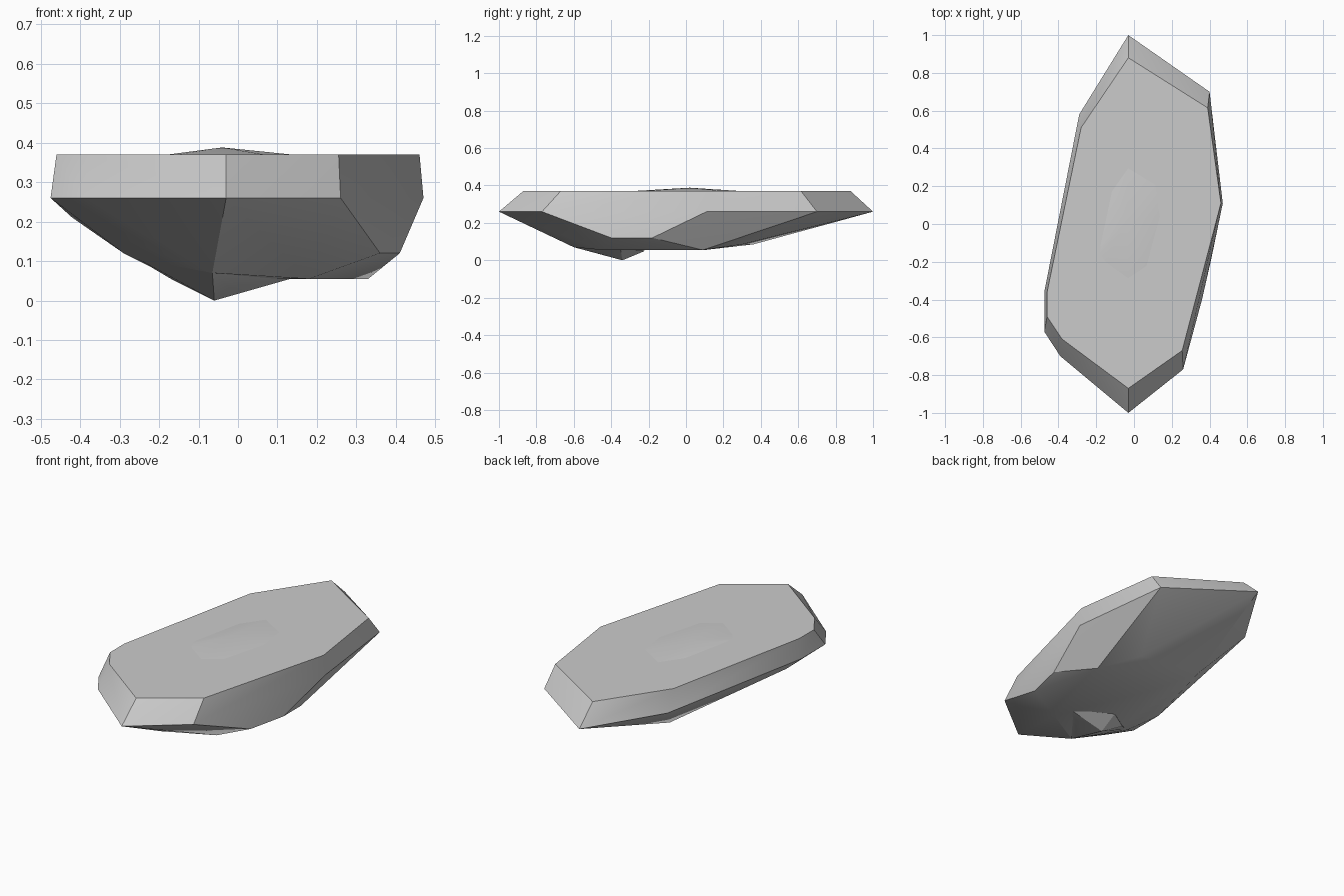
import bpy
import bmesh

cube = bpy.data.objects.get("Cube")
if cube:
    bpy.data.objects.remove(cube, do_unlink=True)

stone = bpy.data.materials.new("pale_grey_stone")
stone.use_nodes = True
stone.diffuse_color = (0.6, 0.6, 0.6, 1)
bsdf = stone.node_tree.nodes["Principled BSDF"]
bsdf.inputs["Base Color"].default_value = (0.6, 0.6, 0.6, 1)
bsdf.inputs["Roughness"].default_value = 0.9


def hull_rock(name, points):
    """Wrap a faceted stone skin around a few corner points."""
    bm = bmesh.new()
    for p in points:
        bm.verts.new(p)
    hull = bmesh.ops.convex_hull(bm, input=bm.verts)
    loose = set(hull["geom_interior"]) | set(hull["geom_unused"])
    bmesh.ops.delete(bm, geom=[v for v in loose if isinstance(v, bmesh.types.BMVert)],
                     context="VERTS")
    bmesh.ops.dissolve_limit(bm, angle_limit=0.02, verts=bm.verts, edges=bm.edges)
    bmesh.ops.recalc_face_normals(bm, faces=bm.faces)
    mesh = bpy.data.meshes.new(name)
    bm.to_mesh(mesh)
    bm.free()
    mesh.materials.append(stone)
    obj = bpy.data.objects.new(name, mesh)
    bpy.context.collection.objects.link(obj)
    bpy.ops.object.select_all(action="DESELECT")
    obj.select_set(True)
    bpy.context.view_layer.objects.active = obj
    bpy.ops.object.shade_smooth_by_angle(angle=0.42)
    return obj


# widest outline and the bevelled upper rim
waist = [(-.03, 1), (.4, .7), (.47, .11), (.26, -.77), (-.03, -1),
         (-.39, -.7), (-.475, -.57), (-.475, -.36), (-.29, .58)]
rim = [(-.03, .88), (.39, .615), (.46, .11), (.255, -.67), (-.03, -.87),
       (-.38, -.61), (-.46, -.49), (-.46, -.36), (-.28, .51)]

# corners of the underside
belly = [(.36, -.4, .12), (.41, -.18, .12), (.33, .09, .055), (.18, -.45, .055),
         (-.065, -.6, .07), (-.05, .1, .055), (-.15, .36, .085), (.2, .3, .085),
         (-.29, -.4, .12), (-.37, -.5, .185), (-.42, -.3, .21), (-.17, -.3, .06)]

hull_rock("rock_body", [(x, y, .26) for x, y in waist]
          + [(x, y, .37) for x, y in rim] + belly)

# shallow swelling on the top face
crown = [(-.03 + (x + .03) * .38, y * .37, .368) for x, y in rim]
hull_rock("rock_crown", crown + [(-.04, .02, .388)])

# pointed ridge under the front
hull_rock("rock_keel", [(-.03, -.7, .135), (-.065, -.6, .07), (-.06, -.34, 0),
                        (-.02, -.46, .033), (-.17, -.3, .055), (-.05, -.22, .05),
                        (-.28, -.4, .12), (.15, -.35, .06), (-.05, -.4, .15)])
